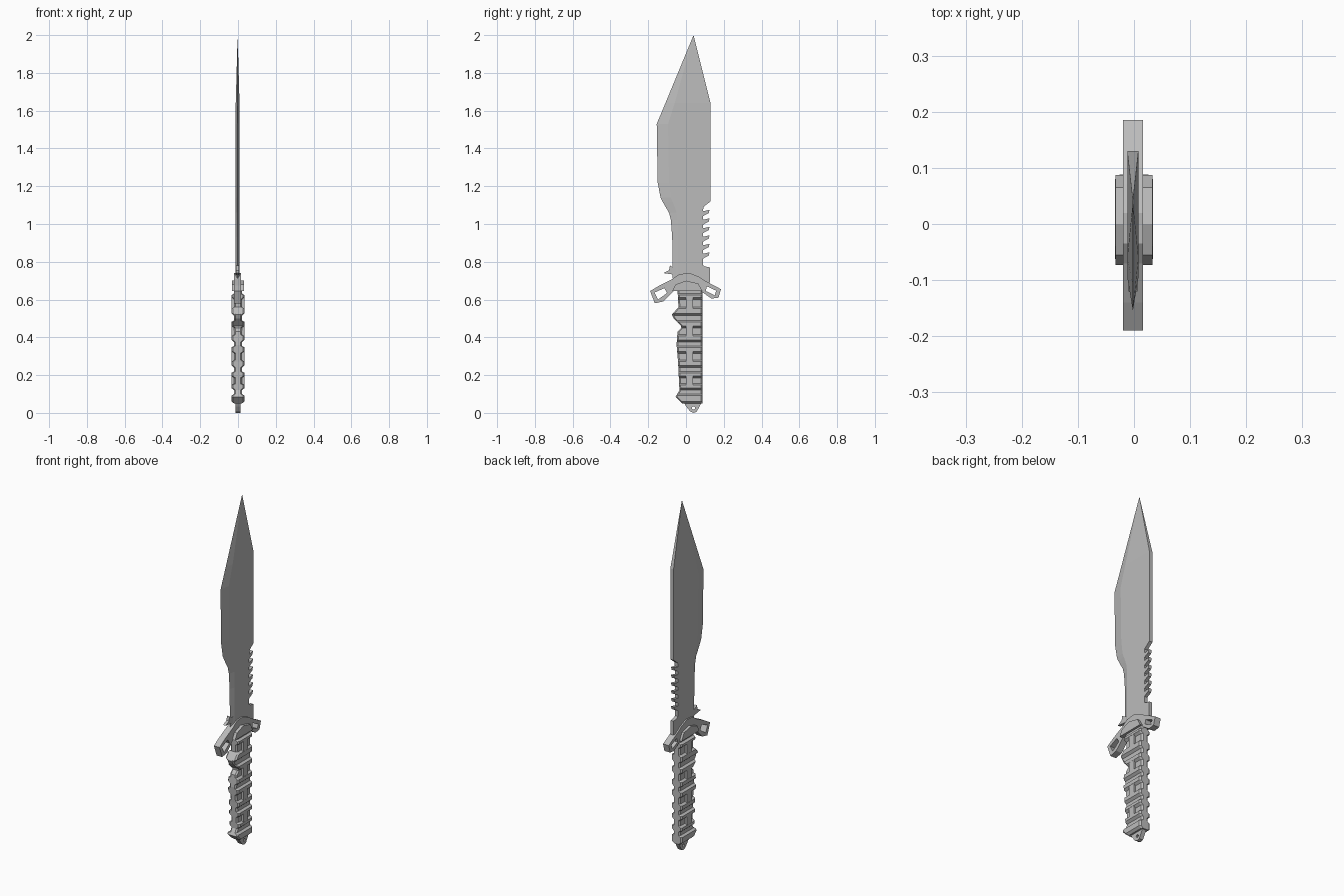
import bpy, bmesh
from math import cos, sin, tau
from mathutils import Matrix

cube = bpy.data.objects.get("Cube")
if cube:
    bpy.data.objects.remove(cube, do_unlink=True)

steel = bpy.data.materials.new("grey steel")
steel.use_nodes = True
steel.diffuse_color = (0.5, 0.5, 0.5, 1)
steel.node_tree.nodes["Principled BSDF"].inputs["Base Color"].default_value = (0.5, 0.5, 0.5, 1)

# Local x, y, z become world y, z, x
SIDEWAYS = Matrix(((0, 0, 1, 0), (1, 0, 0, 0), (0, 1, 0, 0), (0, 0, 0, 1)))


def add_mesh(name, bm):
    bmesh.ops.remove_doubles(bm, verts=bm.verts, dist=0.00005)
    bmesh.ops.recalc_face_normals(bm, faces=bm.faces)
    for face in bm.faces:
        face.smooth = False
    mesh = bpy.data.meshes.new(name)
    bm.to_mesh(mesh)
    bm.free()
    mesh.materials.append(steel)
    obj = bpy.data.objects.new(name, mesh)
    bpy.context.collection.objects.link(obj)
    return obj


def plate(name, loops, half, x=0.0):
    """Flat plate from (y, z) outlines; inner outlines become holes."""
    curve = bpy.data.curves.new(name + "_outline", "CURVE")
    curve.dimensions = "2D"
    curve.fill_mode = "BOTH"
    curve.extrude = half
    for loop in loops:
        spline = curve.splines.new("POLY")
        spline.points.add(len(loop) - 1)
        for point, (y, z) in zip(spline.points, loop):
            point.co = (y, z, 0, 1)
        spline.use_cyclic_u = True
        spline.use_smooth = False
    helper = bpy.data.objects.new(name + "_outline", curve)
    bpy.context.collection.objects.link(helper)
    bpy.context.view_layer.update()
    evaluated = helper.evaluated_get(bpy.context.evaluated_depsgraph_get())
    mesh = bpy.data.meshes.new_from_object(evaluated)
    bm = bmesh.new()
    bm.from_mesh(mesh)
    bm.transform(Matrix.Translation((x, 0, 0)) @ SIDEWAYS)
    bpy.data.objects.remove(helper, do_unlink=True)
    bpy.data.meshes.remove(mesh)
    return add_mesh(name, bm)


def loft(name, sections):
    """Solid skinned through equal-sized rings of points."""
    bm = bmesh.new()
    rings = [[bm.verts.new(p) for p in ring] for ring in sections]
    for low, high in zip(rings, rings[1:]):
        for i in range(len(low)):
            j = (i + 1) % len(low)
            bm.faces.new((low[i], low[j], high[j], high[i]))
    bm.faces.new(rings[0])
    bm.faces.new(rings[-1])
    return add_mesh(name, bm)


# Blade: ground edge at the front, flat spine at the back
BLADE_X = -0.002
blade_rows = [  # z, edge, grind line, spine, half thickness
    (0.70, -0.07, -0.045, 0.09, 0.01), (0.93, -0.073, -0.045, 0.09, 0.01),
    (1.02, -0.08, -0.045, 0.09, 0.01), (1.06, -0.09, -0.05, 0.09, 0.01),
    (1.09, -0.108, -0.06, 0.092, 0.01), (1.12, -0.125, -0.072, 0.13, 0.01),
    (1.14, -0.135, -0.08, 0.13, 0.01), (1.22, -0.15, -0.09, 0.13, 0.01),
    (1.53, -0.155, -0.095, 0.13, 0.01), (1.64, -0.109, -0.06, 0.13, 0.01),
    (2.0, 0.04, 0.04, 0.04, 0.0)]
loft("blade", [[(BLADE_X, edge, z), (BLADE_X + h, grind, z), (BLADE_X + h, spine, z),
                (BLADE_X - h, spine, z), (BLADE_X - h, grind, z)]
               for z, edge, grind, spine, h in blade_rows])

# Saw teeth along the lower spine, and the block under them
for i in range(6):
    z = 1.065 - 0.045 * i
    plate("saw_tooth", [[(0.08, z), (0.125, z + 0.01), (0.12, z - 0.008),
                         (0.1, z - 0.018), (0.08, z - 0.03)]], 0.0095, BLADE_X)
plate("spine_block", [[(0.08, 0.69), (0.128, 0.69), (0.128, 0.77), (0.1, 0.775),
                       (0.08, 0.79)]], 0.0095, BLADE_X)
plate("front_spur", [[(-0.04, 0.71), (-0.05, 0.73), (-0.12, 0.74), (-0.09, 0.755),
                      (-0.085, 0.78), (-0.06, 0.765), (-0.04, 0.77)]], 0.008, BLADE_X)

# Guard: arched bar with an open ring at each end
plate("guard", [
    [(-0.19, 0.645), (-0.165, 0.58), (-0.12, 0.59), (-0.06, 0.65), (0.0, 0.665),
     (0.085, 0.64), (0.135, 0.605), (0.172, 0.61), (0.185, 0.655), (0.1, 0.7),
     (0.07, 0.72), (0.02, 0.74), (-0.035, 0.735), (-0.07, 0.71), (-0.14, 0.675)],
    [(-0.167, 0.637), (-0.115, 0.66), (-0.1, 0.635), (-0.148, 0.6)],
    [(0.11, 0.67), (0.16, 0.647), (0.152, 0.622), (0.105, 0.645)]], 0.018, BLADE_X)
plate("bolster", [[(-0.073, 0.645), (-0.055, 0.68), (0.0, 0.7), (0.065, 0.685),
                   (0.087, 0.645)]], 0.033)

# Grip front outline, as height and depth
FRONT = [(0.05, -0.02), (0.085, -0.055), (0.12, -0.035), (0.27, -0.042), (0.36, -0.05),
         (0.43, -0.045), (0.455, -0.02), (0.5, -0.065), (0.52, -0.075), (0.56, -0.04),
         (0.65, -0.045)]
BACK = 0.088


def front_at(z):
    for (z0, y0), (z1, y1) in zip(FRONT, FRONT[1:]):
        if z <= z1:
            return y0 + (y1 - y0) * (z - z0) / (z1 - z0)
    return FRONT[-1][1]


def grip_ring(z, half):
    f, c = front_at(z), 0.008
    right = [(half - c, f, z), (half, f + c, z), (half, BACK - c, z), (half - c, BACK, z)]
    return right + [(-x, y, z) for x, y, z in reversed(right)]


loft("grip_core", [grip_ring(z, 0.021) for z, _ in FRONT])

# Raised ribs around the grip, with sloping upper and lower sides
RIBS = [(0.05, 0.1), (0.12, 0.155), (0.185, 0.22), (0.24, 0.28), (0.315, 0.355),
        (0.375, 0.415), (0.45, 0.49), (0.515, 0.56), (0.6, 0.632)]
for low, high in RIBS:
    heights = {low: 0.021, low + 0.011: 0.034, high - 0.008: 0.034, high: 0.021}
    for z, _ in FRONT:
        if low + 0.011 < z < high - 0.008:
            heights[z] = 0.034
    loft("grip_rib", [grip_ring(z, heights[z]) for z in sorted(heights)])

# Bridges joining the ribs in pairs on both sides
for (_, low), (high, _) in list(zip(RIBS, RIBS[1:]))[1::2]:
    low, high = low - 0.012, high + 0.012
    plate("grip_bridge", [[(0.0, low), (0.038, low), (0.038, high), (0.0, high)]], 0.0335)

# Pommel tab with a lanyard hole
hole = [(0.04 + 0.009 * cos(tau * i / 8), 0.026 + 0.009 * sin(tau * i / 8)) for i in range(8)]
plate("pommel_tab", [[(-0.015, 0.06), (0.0, 0.035), (0.02, 0.01), (0.037, 0.0), (0.055, 0.005),
                      (0.07, 0.03), (0.085, 0.06)], hole], 0.012)
